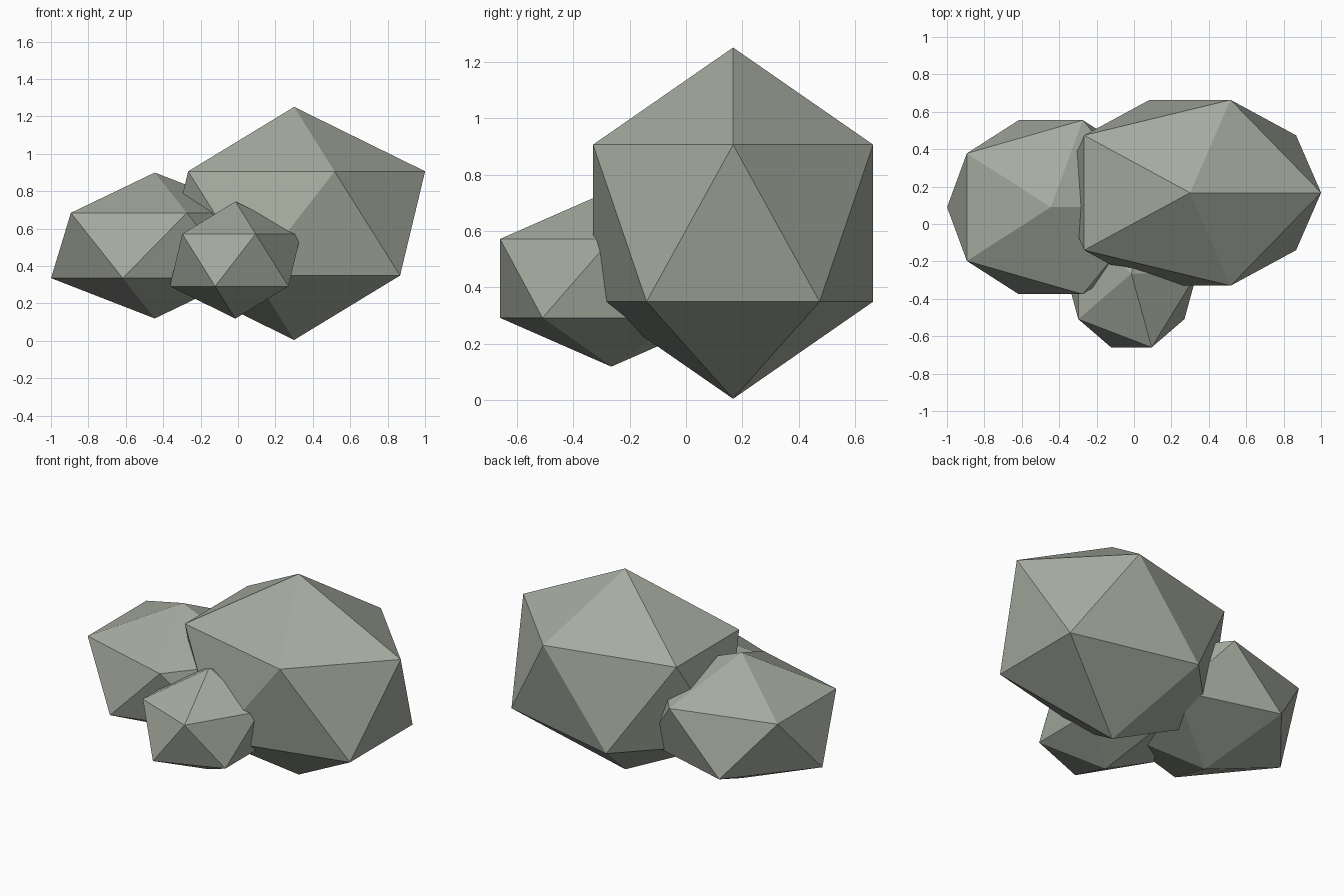
import bpy

if "Cube" in bpy.data.objects:
    bpy.data.objects.remove(bpy.data.objects["Cube"])

# Shared stone colour
stone = bpy.data.materials.new("grey_green_stone")
stone.diffuse_color = (0.38, 0.41, 0.35, 1)
stone.use_nodes = True
stone.node_tree.nodes["Principled BSDF"].inputs["Base Color"].default_value = stone.diffuse_color


def rock(name, centre, radii):
    """Flat-faced boulder: a stretched twenty-sided ball."""
    bpy.ops.mesh.primitive_ico_sphere_add(subdivisions=1, radius=1, location=centre)
    ob = bpy.context.object
    ob.name = name
    ob.scale = radii
    bpy.ops.object.transform_apply(location=False, rotation=False, scale=True)
    ob.data.materials.append(stone)
    return ob


# Cluster of three overlapping boulders
rock("large_rock", (0.30, 0.167, 0.628), (0.783, 0.584, 0.623))
rock("medium_rock", (-0.445, 0.09, 0.51), (0.62, 0.547, 0.39))
rock("small_rock", (-0.014, -0.265, 0.432), (0.392, 0.464, 0.313))
